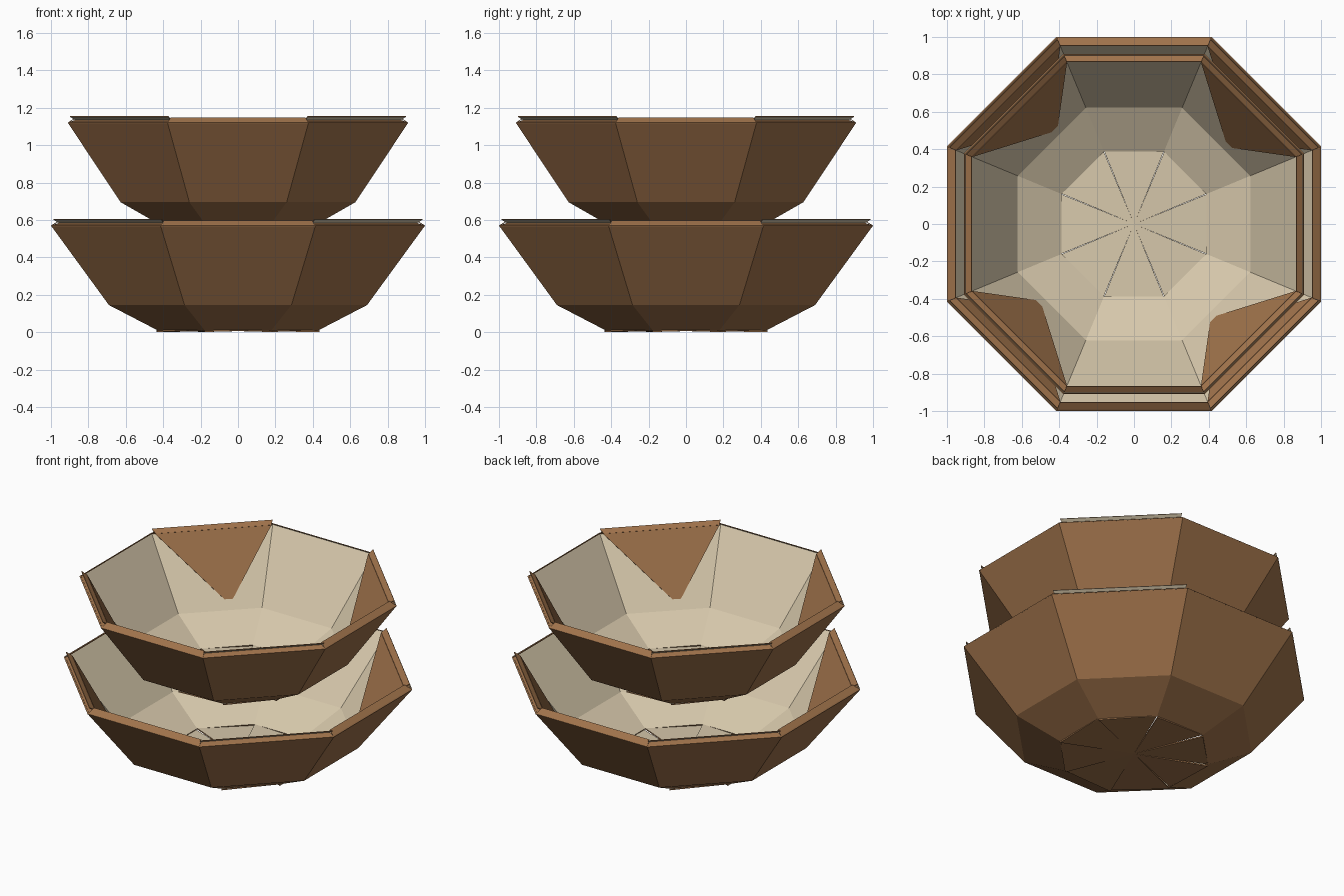
import bpy
from math import cos, sin, tan, pi, radians
from mathutils import Vector

if "Cube" in bpy.data.objects:
    bpy.data.objects.remove(bpy.data.objects["Cube"])

HALF = tan(pi / 8)          # half side length of an octagon with apothem 1


def material(name, rgb):
    m = bpy.data.materials.new(name)
    m.diffuse_color = (*rgb, 1)
    m.use_nodes = True
    m.node_tree.nodes["Principled BSDF"].inputs["Base Color"].default_value = m.diffuse_color
    return m


brown = material("brown_paper", (0.35, 0.17, 0.07))
cream = material("cream_paper", (0.68, 0.58, 0.41))


def point(k, apothem, z, t):
    """Point on side k of an octagon; t runs -1..1 along the side."""
    a, s = k * pi / 4, apothem * HALF * t
    return Vector((apothem * cos(a) - s * sin(a), apothem * sin(a) + s * cos(a), z))


def strip(k, lo, hi):
    return [point(k, *lo, -1), point(k, *lo, 1), point(k, *hi, 1), point(k, *hi, -1)]


def sheet(name, faces, side, thick, scale, lift):
    """Two-coloured paper: brown faces the given side (z sign, or 0 = outwards)."""
    verts, polys, index = [], [], {}
    for f in faces:
        n = (f[1] - f[0]).cross(f[2] - f[0])
        mid = sum(f, Vector()) / len(f)
        ref = Vector((mid.x, mid.y, 0)) if side == 0 else Vector((0, 0, side))
        if n.dot(ref) < 0:
            f = f[::-1]
        poly = []
        for v in f:
            key = tuple(round(c, 4) for c in v)
            if key not in index:
                index[key] = len(verts)
                verts.append((v.x * scale, v.y * scale, v.z + lift))
            poly.append(index[key])
        polys.append(poly)
    me = bpy.data.meshes.new(name)
    me.from_pydata(verts, [], polys)
    me.materials.append(brown)
    me.materials.append(cream)
    ob = bpy.data.objects.new(name, me)
    bpy.context.collection.objects.link(ob)
    mod = ob.modifiers.new("paper", 'SOLIDIFY')
    mod.thickness = thick
    mod.offset = -1
    mod.material_offset = 1
    mod.material_offset_rim = 0
    return ob


def bowl(prefix, scale, lift):
    sides, diagonals = range(8), range(1, 8, 2)

    # Faceted wall
    profile = [(0.43, 0.01), (0.69, 0.145), (1.0, 0.57)]
    wall = [strip(k, a, b) for k in sides for a, b in zip(profile, profile[1:])]
    sheet(prefix + "_wall", wall, 0, 0.01, scale, lift)

    # Base of eight slightly tilted wedges that leave radial creases
    base = []
    for k in sides:
        base.append([Vector((0, 0, 0.006)), point(k, 0.435, 0.001, -0.99),
                     point(k, 0.435, 0.012, 0.99)])
    for i, wedge in enumerate(base):
        sheet(f"{prefix}_base_wedge_{i}", [wedge], -1, 0.008, scale, lift)

    # Lip folded inwards all round, lower on the diagonals
    lip = [strip(k, (1.0, 0.57), (0.955, 0.585 if k % 2 else 0.598)) for k in sides]
    sheet(prefix + "_lip", lip, 1, 0.004, scale, lift)

    # Narrow pleat standing on each diagonal lip
    pleat = [strip(k, (0.952, 0.585), (0.985, 0.606)) for k in diagonals]
    sheet(prefix + "_pleats", pleat, 1, 0.005, scale, lift)

    # Triangular corner flaps lying inside, tips turned slightly to one side
    flaps = []
    for k in diagonals:
        flaps.append([point(k, 0.95, 0.585, -1), point(k, 0.95, 0.585, 1),
                      point(k, 0.707, 0.18, -0.24)])
    sheet(prefix + "_flaps", flaps, 1, 0.004, scale, lift)


bowl("lower_bowl", 1.0, 0.0)
bowl("upper_bowl", 0.91, 0.55)
